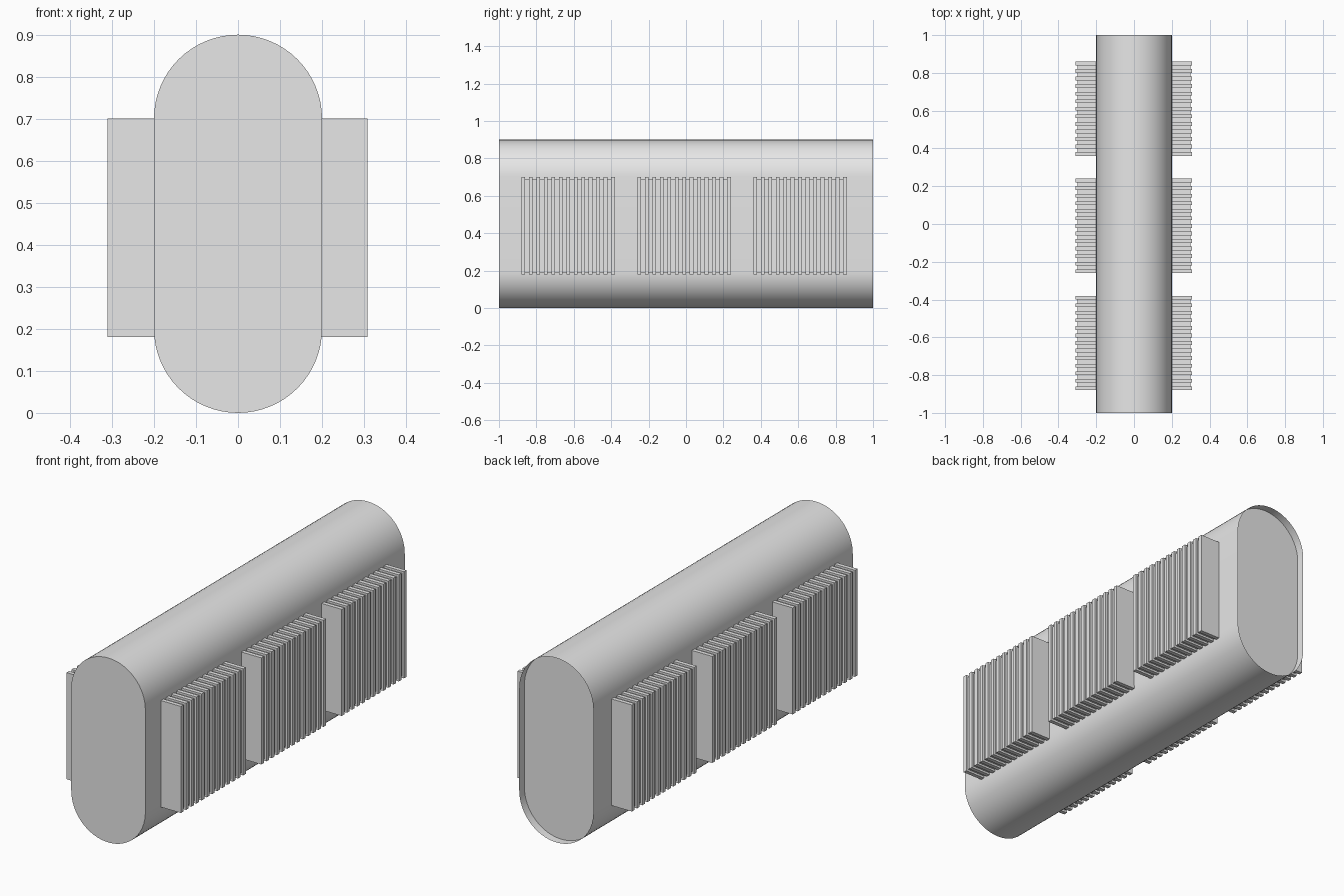
import bpy
import bmesh
from math import pi, cos, sin, radians

if "Cube" in bpy.data.objects:
    bpy.data.objects.remove(bpy.data.objects["Cube"], do_unlink=True)

# One plain grey for everything
grey = bpy.data.materials.new("light grey")
grey.use_nodes = True
grey.diffuse_color = (0.8, 0.8, 0.8, 1)
grey.node_tree.nodes["Principled BSDF"].inputs["Base Color"].default_value = (0.8, 0.8, 0.8, 1)

RADIUS, LOW, HIGH = 0.2, 0.2, 0.7   # body radius and arc centre heights
ARC = 32
RECESS = 0.04                       # depth of the rear end plate
FINS, PITCH, THICK = 13, 0.04, 0.02


def add_object(name, bm):
    mesh = bpy.data.meshes.new(name)
    bm.to_mesh(mesh)
    bm.free()
    mesh.materials.append(grey)
    obj = bpy.data.objects.new(name, mesh)
    bpy.context.collection.objects.link(obj)
    return obj


def add_box(bm, low, high):
    verts = bmesh.ops.create_cube(bm, size=1)["verts"]
    for v in verts:
        for i in range(3):
            v.co[i] = low[i] if v.co[i] < 0 else high[i]


# Stadium outline, counter-clockwise seen from the front
outline = []
for start, centre in ((0, HIGH), (pi, LOW)):
    for i in range(ARC + 1):
        a = start + pi * i / ARC
        outline.append((RADIUS * cos(a), centre + RADIUS * sin(a)))

# Long body: closed flush front, open rear rim
bm = bmesh.new()
front = [bm.verts.new((x, -1, z)) for x, z in outline]
back = [bm.verts.new((x, 1, z)) for x, z in outline]
bm.faces.new(front)
for i in range(len(outline)):
    j = (i + 1) % len(outline)
    bm.faces.new((front[j], front[i], back[i], back[j]))
body = add_object("body", bm)
bpy.context.view_layer.objects.active = body
body.select_set(True)
bpy.ops.object.shade_smooth_by_angle(angle=radians(30))

# Rear end plate, set in from the rim
bm = bmesh.new()
bm.faces.new([bm.verts.new((x, 1 - RECESS, z)) for x, z in reversed(outline)])
add_object("rear_end_plate", bm)

# Three finned blocks along each side
for side, reach in (("left", 0.308), ("right", -0.31)):
    sign = 1 if reach > 0 else -1
    inner = 0.19 * sign
    for n, y0 in enumerate((-0.88, -0.26, 0.36), 1):
        bm = bmesh.new()
        end = y0 + (FINS - 1) * PITCH + THICK

        def block(ya, yb, x_out, z0, z1):
            add_box(bm, (min(inner, x_out), ya, z0), (max(inner, x_out), yb, z1))

        # Core behind the fins, then the fins
        block(y0 + 0.01, end - 0.01, reach - 0.01 * sign, 0.19, 0.69)
        for k in range(FINS):
            y = y0 + k * PITCH
            block(y, y + THICK, reach, 0.18, 0.70)
        add_object(f"{side}_fin_block_{n}", bm)
